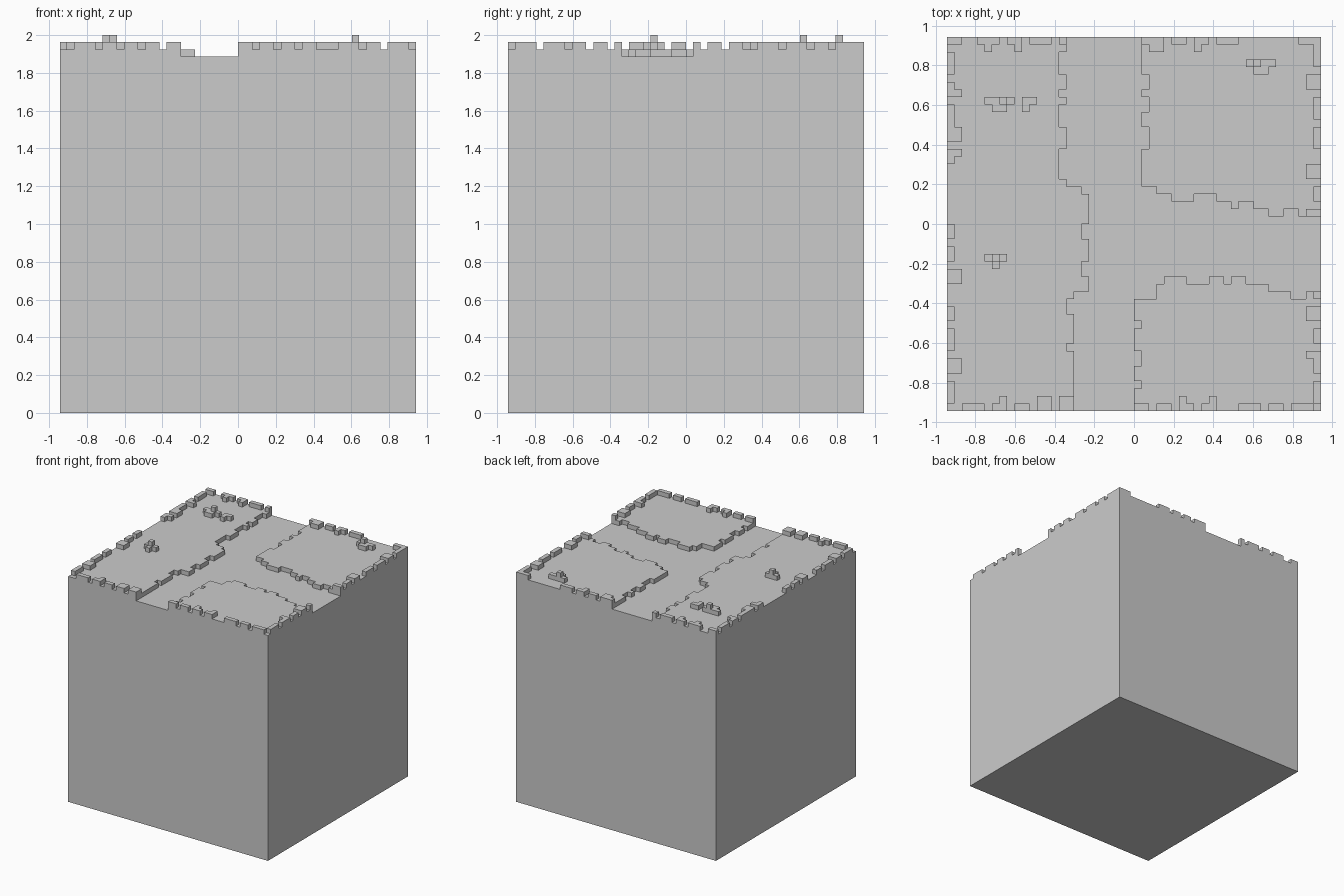
import bpy
import bmesh

UNIT = 2 / 53      # edge of one small cube
SIDE = 50          # block width in small cubes

if "Cube" in bpy.data.objects:
    bpy.data.objects.remove(bpy.data.objects["Cube"], do_unlink=True)

stone = bpy.data.materials.new("plain grey")
stone.use_nodes = True
GREY = (0.6, 0.6, 0.6, 1)
stone.diffuse_color = GREY
stone.node_tree.nodes["Principled BSDF"].inputs["Base Color"].default_value = GREY


def slab(name, cells, bottom, height=1):
    """Extrude a set of (column, row) cells; row zero lies at the back."""
    bm = bmesh.new()
    corners = {}

    def corner(col, row):
        if (col, row) not in corners:
            place = (col - SIDE / 2, SIDE / 2 - row, bottom)
            corners[col, row] = bm.verts.new([UNIT * v for v in place])
        return corners[col, row]

    for c, r in sorted(cells):
        bm.faces.new([corner(c, r), corner(c, r + 1),
                      corner(c + 1, r + 1), corner(c + 1, r)])
    bmesh.ops.dissolve_limit(bm, angle_limit=0.01, verts=bm.verts[:], edges=bm.edges[:])
    lifted = bmesh.ops.extrude_face_region(bm, geom=bm.faces[:], use_keep_orig=True)
    top = [v for v in lifted["geom"] if isinstance(v, bmesh.types.BMVert)]
    bmesh.ops.translate(bm, verts=top, vec=(0, 0, height * UNIT))
    bmesh.ops.recalc_face_normals(bm, faces=bm.faces[:])
    mesh = bpy.data.meshes.new(name)
    bm.to_mesh(mesh)
    bm.free()
    mesh.materials.append(stone)
    obj = bpy.data.objects.new(name, mesh)
    bpy.context.collection.objects.link(obj)
    return obj


def rect(c0, c1, r0, r1):
    """Cells of an inclusive rectangle."""
    return {(c, r) for c in range(c0, c1 + 1) for r in range(r0, r1 + 1)}


def expand(runs):
    """Turn (value, repeat) pairs into one value per cell."""
    return [value for value, count in runs for _ in range(count)]


# Solid block
slab("block_body", rect(0, SIDE - 1, 0, SIDE - 1), 0, SIDE)

# Left terrace, with a wavering right edge
left_edge = expand([(16, 2), (15, 3), (16, 2), (15, 1), (16, 1), (15, 3), (16, 3),
                    (15, 4), (16, 1), (18, 1), (19, 4), (18, 2), (19, 3), (18, 2),
                    (19, 2), (17, 1), (16, 2), (17, 4), (16, 1), (17, 8)])
slab("left_terrace", {(c, r) for r, end in enumerate(left_edge) for c in range(end)}, SIDE)

# Back right terrace: front edge by column, left edge by row
front_edge = expand([(20, 2), (21, 2), (22, 3), (21, 3), (22, 2), (23, 1),
                     (22, 2), (23, 2), (24, 2), (23, 2), (24, 3)])
nibbled = {5, 6, 8, 9, 12, 13, 14}
back_right = {(26 + i, r) for i, end in enumerate(front_edge) for r in range(end)}
slab("back_right_terrace", back_right - {(26, r) for r in nibbled}, SIDE)

# Front right terrace
back_edge = expand([(35, 3), (33, 1), (32, 3), (33, 3), (32, 2), (33, 1),
                    (32, 2), (33, 3), (34, 3), (35, 2), (34, 2)])
nibbled = {38, 42, 43, 46}
front_right = {(25 + i, r) for i, start in enumerate(back_edge) for r in range(start, SIDE)}
slab("front_right_terrace", front_right - {(25, r) for r in nibbled}, SIDE)


def edging(name, spans, nubs, place):
    """Row of raised cubes along one side, with nubs one cube further in."""
    cells = {place(i, 0) for first, last in spans for i in range(first, last + 1)}
    slab(name, cells | {place(i, 1) for i in nubs}, SIDE + 1)


LAST = SIDE - 1
edging("back_edging",
       [(0, 1), (4, 6), (8, 9), (11, 13), (15, 15), (26, 28), (30, 31),
        (33, 34), (36, 38), (47, 49)],
       [5, 9, 27, 28, 33], lambda i, d: (i, d))
edging("front_edging",
       [(2, 4), (6, 7), (9, 10), (12, 13), (15, 16), (25, 26), (28, 29),
        (31, 32), (34, 35), (39, 41), (43, 44), (46, 48)],
       [7, 12, 13, 15, 16, 31, 35], lambda i, d: (i, LAST - d))
edging("right_edging",
       [(2, 4), (6, 7), (9, 11), (12, 13), (15, 16), (25, 26), (28, 29),
        (31, 32), (36, 37), (39, 41), (43, 44), (46, 48)],
       [7, 12, 13, 15, 31, 32, 43, 44], lambda i, d: (d, i))
edging("left_edging",
       [(1, 1), (2, 3), (5, 6), (8, 10), (12, 14), (17, 18), (20, 21), (23, 23),
        (34, 34), (36, 37), (39, 40), (42, 44), (46, 48)],
       [5, 6, 17, 18, 23, 36, 37, 42], lambda i, d: (LAST - d, i))

# Small tufts standing on the terraces, three of them with a raised tip
tufts = [("back_tuft", rect(5, 8, 8, 8) | rect(6, 7, 9, 9), (7, 8)),
         ("small_tuft", rect(10, 11, 8, 8) | {(10, 9)}, None),
         ("middle_tuft", rect(5, 7, 29, 29) | {(6, 30)}, (6, 29)),
         ("corner_tuft", rect(40, 43, 3, 3) | rect(41, 42, 4, 4), (41, 3))]
for name, cells, tip in tufts:
    slab(name, cells, SIDE + 1)
    if tip:
        slab(name + "_tip", {tip}, SIDE + 2)
